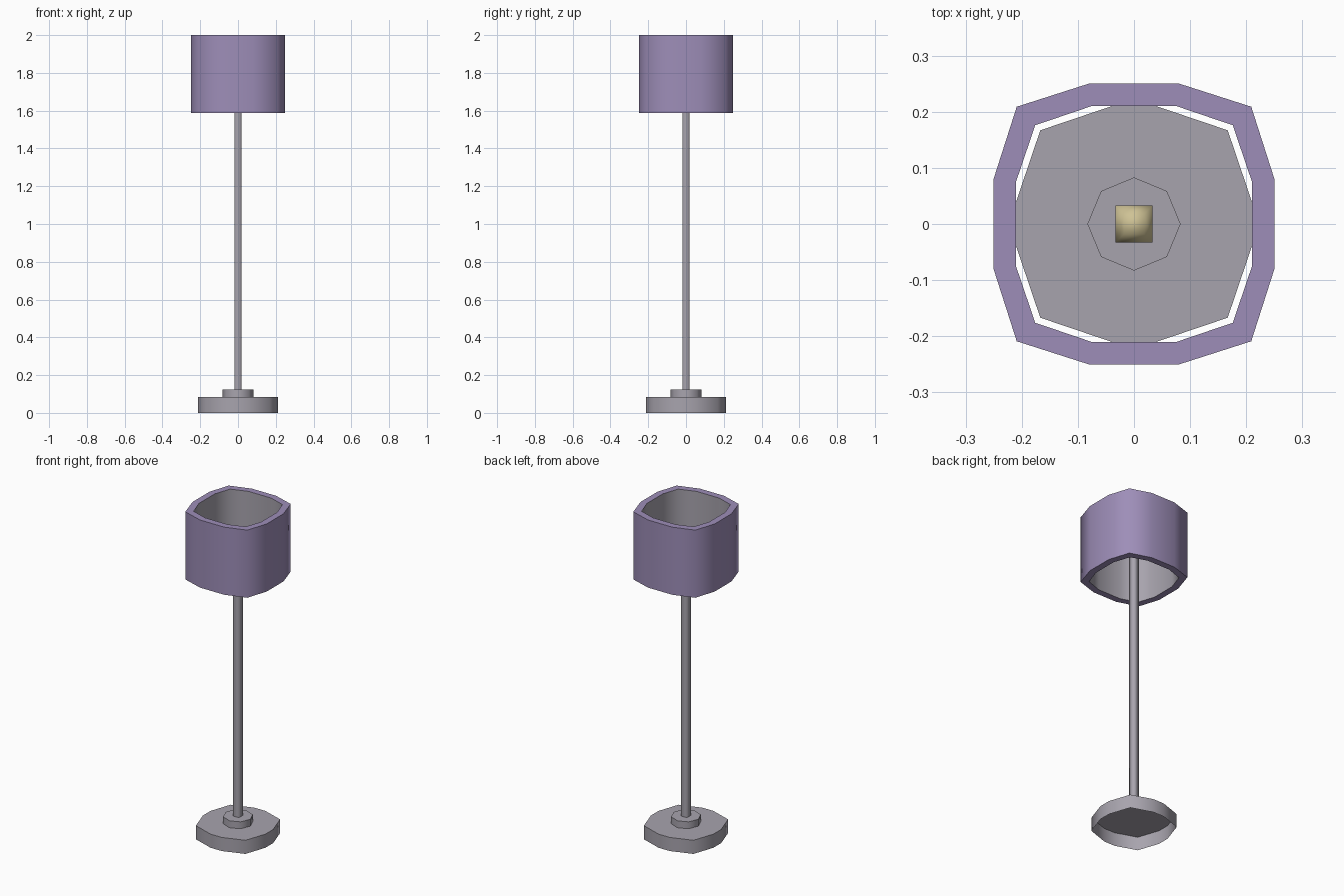
import bpy, bmesh, math

cube = bpy.data.objects.get("Cube")
if cube:
    bpy.data.objects.remove(cube, do_unlink=True)


def material(name, rgb):
    m = bpy.data.materials.new(name)
    m.use_nodes = True
    m.diffuse_color = (*rgb, 1)
    m.node_tree.nodes["Principled BSDF"].inputs["Base Color"].default_value = (*rgb, 1)
    return m


metal = material("grey metal", (0.39, 0.37, 0.42))
fabric = material("purple fabric", (0.34, 0.27, 0.48))
glow = material("pale yellow bulb", (0.62, 0.54, 0.30))


# Outlines, all counter-clockwise
def soft_square(side, flat, corner):
    """Twelve-sided rounded square: flat sides joined by blunt corners."""
    pts = [(side, -flat), (side, flat), (corner, corner)]
    out = []
    for _ in range(4):
        out += pts
        pts = [(-y, x) for x, y in pts]
    return out


def square(h):
    return [(h, -h), (h, h), (-h, h), (-h, -h)]


def octagon(r):
    return [(r * math.cos(i * math.pi / 4), r * math.sin(i * math.pi / 4)) for i in range(8)]


def loft(name, rings, mats, cap=False, closed=False, round_joints=False, inner=()):
    """Skin a stack of (outline, z) rings; flat joints unless round_joints is set."""
    bm = bmesh.new()
    loops = [[bm.verts.new((x, y, z)) for x, y in pts] for pts, z in rings]
    spans = list(zip(loops, loops[1:] + loops[:1]))
    if not closed:
        spans.pop()
    for k, (a, b) in enumerate(spans):
        for i in range(len(a)):
            j = (i + 1) % len(a)
            f = bm.faces.new((a[i], a[j], b[j], b[i]))
            f.smooth = True
            f.material_index = 1 if k in inner else 0
    if cap:
        bm.faces.new(loops[-1]).smooth = round_joints
    if not round_joints:
        for loop in loops:
            for i, v in enumerate(loop):
                bm.edges.get((v, loop[i - 1])).smooth = False
    mesh = bpy.data.meshes.new(name)
    bm.to_mesh(mesh)
    bm.free()
    for m in mats:
        mesh.materials.append(m)
    obj = bpy.data.objects.new(name, mesh)
    bpy.context.collection.objects.link(obj)
    return obj


# Hollow base, collar and pole
foot = soft_square(0.211, 0.037, 0.167)
loft("base", [(foot, 0), (foot, 0.083)], [metal], cap=True)
loft("collar", [(octagon(0.083), 0.083), (octagon(0.083), 0.125)], [metal], cap=True)
loft("pole", [(square(0.0195), 0.125), (square(0.0195), 1.76)], [metal], cap=True)

# Bulb hidden inside the shade
loft("bulb", [(square(0.018), 1.74), (square(0.033), 1.78),
              (square(0.033), 1.82), (square(0.018), 1.86)],
     [glow], cap=True, round_joints=True)

# Open shade: outer wall, top rim, grey lining, bottom rim
outer = soft_square(0.25, 0.081, 0.209)
lining = soft_square(0.21, 0.076, 0.176)
loft("lamp_shade", [(outer, 1.588), (outer, 2), (lining, 2), (lining, 1.588)],
     [fabric, metal], closed=True, inner=(2,))
